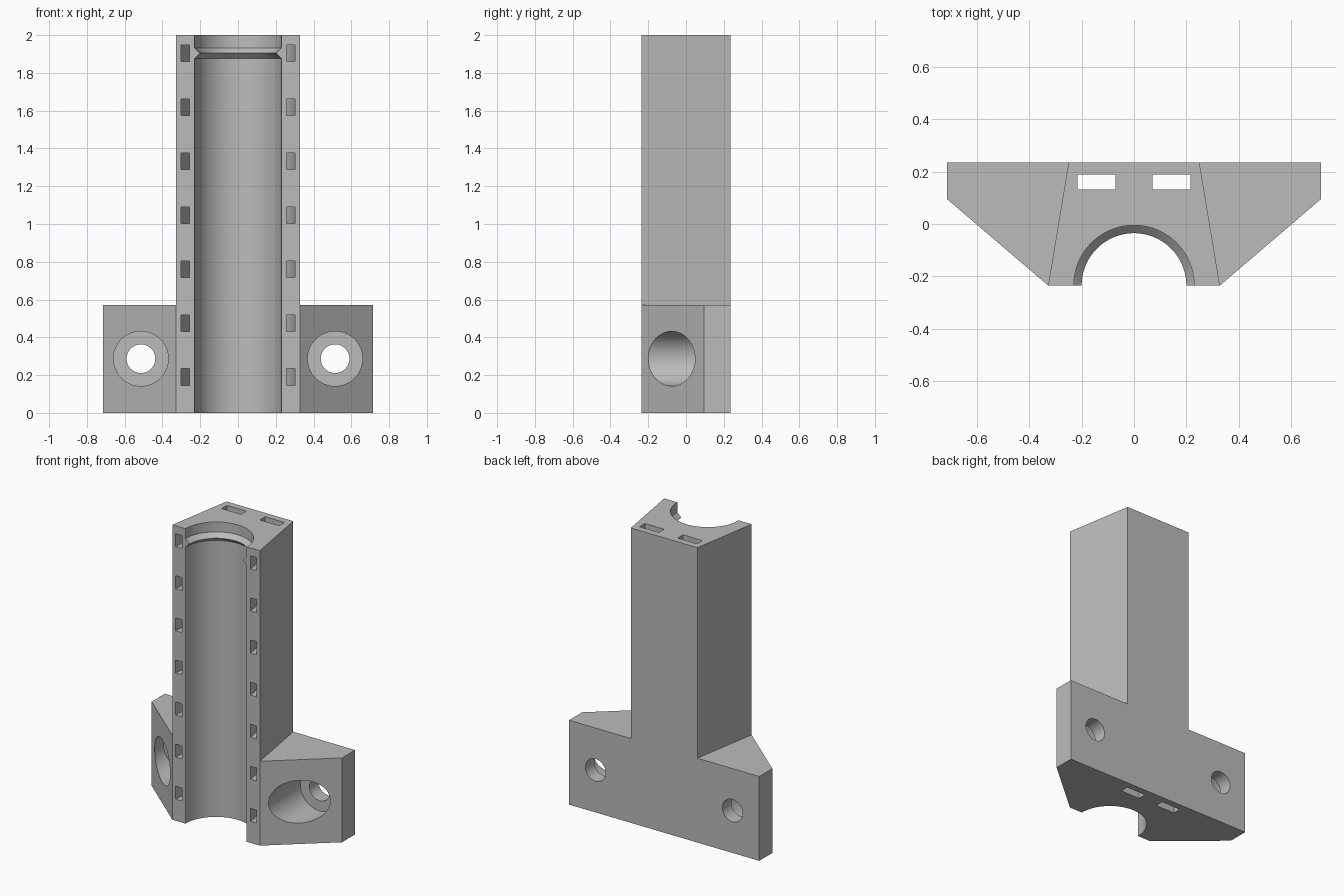
import bpy, bmesh, math
from mathutils import Matrix

cube = bpy.data.objects.get("Cube")
if cube:
    bpy.data.objects.remove(cube, do_unlink=True)

FRONT, BACK, TOP, FLANGE_TOP = -0.235, 0.235, 2.0, 0.572

grey = bpy.data.materials.new("plain grey")
grey.use_nodes = True
colour = (0.5, 0.5, 0.5, 1)
grey.diffuse_color = colour
grey.node_tree.nodes["Principled BSDF"].inputs["Base Color"].default_value = colour


def make_object(name, bm):
    bmesh.ops.recalc_face_normals(bm, faces=bm.faces)
    mesh = bpy.data.meshes.new(name)
    bm.to_mesh(mesh)
    bm.free()
    mesh.materials.append(grey)
    obj = bpy.data.objects.new(name, mesh)
    bpy.context.collection.objects.link(obj)
    return obj


def prism(name, half_outline, height):
    """Extrude a left-right symmetric outline, given by its +x half, upward."""
    outline = half_outline + [(-x, y) for x, y in reversed(half_outline)]
    bm = bmesh.new()
    face = bm.faces.new([bm.verts.new((x, y, 0)) for x, y in outline])
    top = bmesh.ops.extrude_face_region(bm, geom=[face])["geom"]
    verts = [g for g in top if isinstance(g, bmesh.types.BMVert)]
    bmesh.ops.translate(bm, verts=verts, vec=(0, 0, height))
    return make_object(name, bm)


def add_revolved(bm, profile, steps=96):
    """Revolve a closed radius/height profile about the bore axis."""
    rings = []
    for i in range(steps):
        a = math.tau * (i + 0.5) / steps
        rings.append([bm.verts.new((r * math.cos(a), FRONT + r * math.sin(a), z))
                      for r, z in profile])
    n = len(profile)
    for i in range(steps):
        a, b = rings[i], rings[(i + 1) % steps]
        for j in range(n):
            k = (j + 1) % n
            bm.faces.new((a[j], b[j], b[k], a[k]))


def add_box(bm, centre, size):
    matrix = Matrix.Translation(centre) @ Matrix.Diagonal((*size, 1))
    bmesh.ops.create_cube(bm, size=1, matrix=matrix)


def add_drill(bm, x, z, radius, y0, y1):
    matrix = Matrix.Translation((x, (y0 + y1) / 2, z)) @ Matrix.Rotation(math.pi / 2, 4, "X")
    bmesh.ops.create_cone(bm, cap_ends=True, segments=64, radius1=radius,
                          radius2=radius, depth=y1 - y0, matrix=matrix)


def combine(target, other, operation):
    mod = target.modifiers.new(other.name, "BOOLEAN")
    mod.operation, mod.solver, mod.object = operation, "EXACT", other
    bpy.context.view_layer.objects.active = target
    bpy.ops.object.modifier_apply(modifier=mod.name)
    bpy.data.objects.remove(other, do_unlink=True)


# Tapered column with a wide mounting flange at its foot
body = prism("rail_holder", [(0.328, FRONT), (0.25, BACK)], TOP)
flange = prism("flange", [(0.328, FRONT), (0.714, 0.095), (0.714, BACK)], FLANGE_TOP)
combine(body, flange, "UNION")

# Half-round bore with a pointed retaining ridge near the top
bm = bmesh.new()
R = 0.23
bore = [(R, -0.1), (R, 1.875), (0.2, 1.904), (R, 1.933), (R, TOP + 0.1)]
steps = 96
rings = [[bm.verts.new((r * math.cos(a), FRONT + r * math.sin(a), z)) for r, z in bore]
         for a in (math.tau * (i + 0.5) / steps for i in range(steps))]
for a, b in zip(rings, rings[1:] + rings[:1]):
    for j in range(len(bore) - 1):
        bm.faces.new((a[j], b[j], b[j + 1], a[j + 1]))
for end in (0, -1):
    bm.faces.new([ring[end] for ring in rings])
combine(body, make_object("bore_cutter", bm), "DIFFERENCE")

# Seven curved strap tunnels wrapping around the bore
bm = bmesh.new()
for i in range(7):
    z = 0.19 + i * 0.2855
    lo, hi = z - 0.044, z + 0.044
    add_revolved(bm, [(0.257, lo), (0.303, lo), (0.303, hi), (0.257, hi)])
combine(body, make_object("strap_cutter", bm), "DIFFERENCE")

# Vertical slots through the back, and counterbored screw holes
slots, bores, screws = bmesh.new(), bmesh.new(), bmesh.new()
for side in (-1, 1):
    add_box(slots, (side * 0.143, 0.161, 1), (0.145, 0.057, 2.4))
    add_drill(bores, side * 0.514, 0.287, 0.145, -0.5, 0.14)
    add_drill(screws, side * 0.514, 0.287, 0.076, 0.0, 0.5)
for name, bm in (("slot_cutter", slots), ("counterbore_cutter", bores), ("screw_cutter", screws)):
    combine(body, make_object(name, bm), "DIFFERENCE")

# Smooth the round walls and keep the corners crisp
bpy.ops.object.select_all(action="DESELECT")
body.select_set(True)
bpy.context.view_layer.objects.active = body
bpy.ops.object.shade_smooth_by_angle(angle=math.radians(25))
